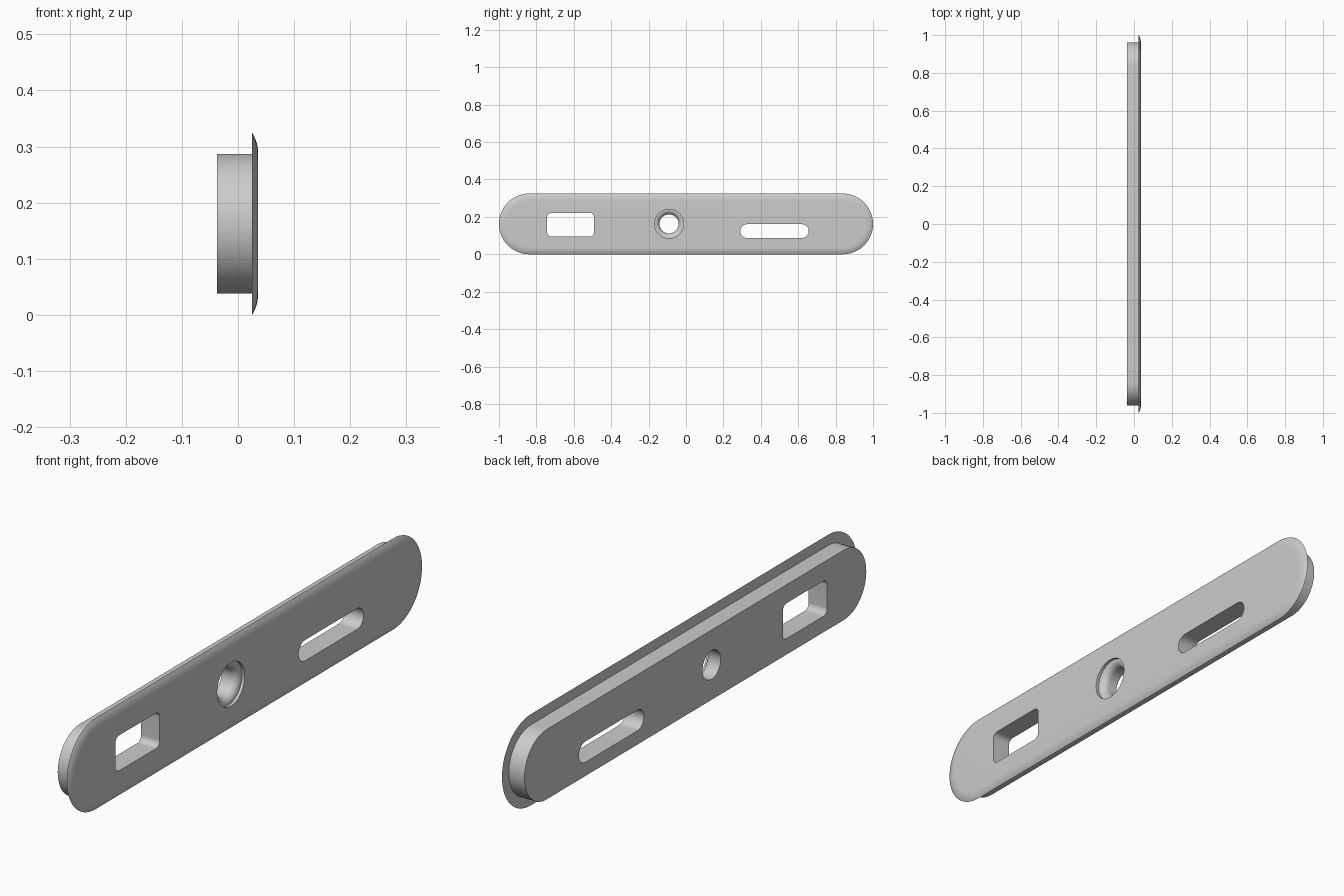
import bpy
import bmesh
from math import sin, cos, pi, radians

if "Cube" in bpy.data.objects:
    bpy.data.objects.remove(bpy.data.objects["Cube"])

MID = 0.1625                      # height of the long axis
BACK, SEAT, FACE = -0.037, 0.025, 0.036

grey = bpy.data.materials.new("satin grey")
grey.use_nodes = True
colour = (0.6, 0.6, 0.6, 1)
grey.diffuse_color = colour
grey.node_tree.nodes["Principled BSDF"].inputs["Base Color"].default_value = colour


def ring(x, half_y, half_z, r, y=0, z=MID, steps=14):
    """Rounded rectangle outline in the plane at x."""
    pts = []
    for k, (sy, sz) in enumerate(((1, 1), (-1, 1), (-1, -1), (1, -1))):
        for i in range(steps + 1):
            a = (k + i / steps) * pi / 2
            pts.append((x, y + sy * (half_y - r) + r * cos(a),
                        z + sz * (half_z - r) + r * sin(a)))
    return pts


def loft(name, rings):
    """Closed solid skinned through matching outlines."""
    bm = bmesh.new()
    loops = [[bm.verts.new(p) for p in pts] for pts in rings]
    n = len(loops[0])
    for a, b in zip(loops, loops[1:]):
        for i in range(n):
            j = (i + 1) % n
            bm.faces.new((a[i], a[j], b[j], b[i]))
    bm.faces.new(loops[0])
    bm.faces.new(loops[-1])
    bmesh.ops.remove_doubles(bm, verts=bm.verts, dist=1e-5)
    bmesh.ops.recalc_face_normals(bm, faces=bm.faces)
    mesh = bpy.data.meshes.new(name)
    bm.to_mesh(mesh)
    bm.free()
    mesh.materials.append(grey)
    obj = bpy.data.objects.new(name, mesh)
    bpy.context.collection.objects.link(obj)
    return obj


def stadium(x, r):
    return ring(x, 0.8375 + r, r, r)


def disc(x, r):
    return ring(x, r, r, r, y=-0.091)


# Plate: raised back body, then a thin flange with a domed rim
sweep, radius = radians(32), 0.0715
rings = [stadium(BACK, 0.1245), stadium(SEAT, 0.1245)]
for i in range(9):
    a = sweep * (1 - i / 8)
    rings.append(stadium(FACE - radius * (1 - cos(a)),
                         MID - radius * (sin(sweep) - sin(a))))
plate = loft("cover_plate", rings)

# Cutters: square window, long slot, and a round hole with a rounded seat
fillet, bore = 0.0265, 0.051
hole = [disc(-0.1, bore)]
for i in range(11):
    a = i / 10 * pi / 2
    hole.append(disc(SEAT - fillet + fillet * sin(a), bore + fillet * (1 - cos(a))))
hole.append(disc(0.1, bore + fillet))
cutters = [
    loft("window_cutter", [ring(x, 0.125, 0.063, 0.022, -0.617, 0.158) for x in (-0.1, 0.1)]),
    loft("slot_cutter", [ring(x, 0.183, 0.037, 0.037, 0.473, 0.124) for x in (-0.1, 0.1)]),
    loft("hole_cutter", hole),
]

bpy.ops.object.select_all(action="DESELECT")
plate.select_set(True)
bpy.context.view_layer.objects.active = plate
for cutter in cutters:
    cutter.hide_render = True
    cut = plate.modifiers.new(cutter.name, "BOOLEAN")
    cut.operation = "DIFFERENCE"
    cut.solver = "EXACT"
    cut.object = cutter
    bpy.ops.object.modifier_apply(modifier=cut.name)
    bpy.data.objects.remove(cutter)

bpy.ops.object.shade_smooth_by_angle(angle=radians(25))
